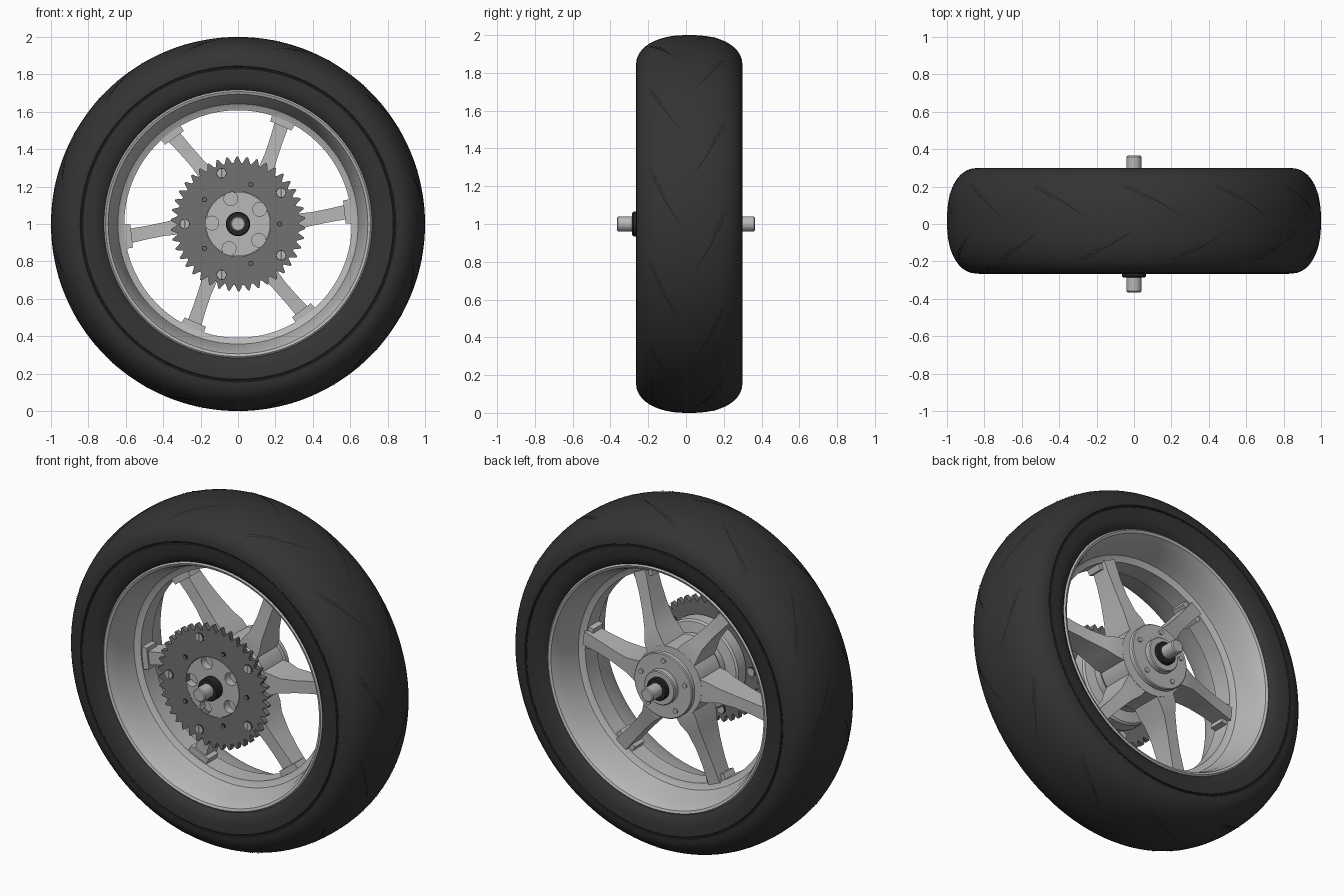
import bpy, bmesh, math
from math import sin, cos, pi, radians

if "Cube" in bpy.data.objects:
    bpy.data.objects.remove(bpy.data.objects["Cube"])


def material(name, v):
    m = bpy.data.materials.new(name)
    m.diffuse_color = (v, v, v, 1)
    m.use_nodes = True
    m.node_tree.nodes["Principled BSDF"].inputs["Base Color"].default_value = m.diffuse_color
    return m


RUBBER = material("rubber", 0.034)
GROOVE = material("groove_black", 0.015)
ALLOY = material("light_alloy", 0.48)
STEEL = material("sprocket_steel", 0.165)
BLACK = material("seal_black", 0.02)
CZ = 1.0      # wheel axis height
MID = 0.017   # centre plane of tyre and rim


def at(r, a, y):
    """Point at radius r and angle a around the wheel axis."""
    return (r * cos(a), y, CZ + r * sin(a))


def finish(name, bm, mat, angle=30, recalc=True):
    bmesh.ops.remove_doubles(bm, verts=bm.verts, dist=1e-5)
    if recalc:
        bmesh.ops.recalc_face_normals(bm, faces=bm.faces)
    me = bpy.data.meshes.new(name)
    bm.to_mesh(me)
    bm.free()
    me.materials.append(mat)
    me.shade_smooth()
    me.set_sharp_from_angle(angle=radians(angle))
    ob = bpy.data.objects.new(name, me)
    bpy.context.collection.objects.link(ob)
    return ob


def bridge(bm, loops, closed):
    """Quads between successive closed vertex loops."""
    n = len(loops[0])
    for i in range(len(loops) if closed else len(loops) - 1):
        a, b = loops[i], loops[(i + 1) % len(loops)]
        for j in range(n):
            k = (j + 1) % n
            vs = [a[j], a[k], b[k], b[j]]
            bm.faces.new(vs)


def lathe(name, profile, mat, segs=64, angle=30):
    """Spin a closed (radius, y) profile around the wheel axis."""
    bm = bmesh.new()
    loops = [[bm.verts.new(at(max(r, 1e-6), 2 * pi * j / segs, y)) for j in range(segs)]
             for r, y in profile]
    bridge(bm, loops, True)
    return finish(name, bm, mat, angle)


def add_pin(bm, rad, a, r, y0, y1, segs=16):
    """Small cylinder parallel to the axle."""
    cx, _, cz = at(rad, a, 0)
    loops = [[bm.verts.new((cx + r * cos(2 * pi * j / segs), y, cz + r * sin(2 * pi * j / segs)))
              for j in range(segs)] for y in (y0, y1)]
    bridge(bm, loops, False)
    for l in loops:
        bm.faces.new(l)


def pins(name, rad, start, r, y0, y1, mat, count=5):
    bm = bmesh.new()
    for i in range(count):
        add_pin(bm, rad, radians(start) + 2 * pi * i / count, r, y0, y1)
    return finish(name, bm, mat)


# Tyre: rounded tread, straight sidewalls, thin moulded line near the shoulder
HALF, SHOULDER, POW = 0.283, 0.83, 2.3


def tread_radius(y):
    t = min(abs(y - MID) / HALF, 1)
    return SHOULDER + (1 - SHOULDER) * (1 - t ** POW) ** (1 / POW)


side = [(0.70, 0.235), (0.715, 0.25), (0.735, 0.268), (0.77, 0.28), (0.83, HALF),
        (0.833, HALF - 0.006), (0.841, HALF - 0.006), (0.844, HALF - 0.001)]
arc = []
for i in range(1, 32):
    u = -pi / 2 + pi * i / 32
    y = MID + HALF * math.copysign(abs(sin(u)) ** (2 / POW), u)
    if tread_radius(y) > 0.86:
        arc.append((tread_radius(y), y))
tyre = [(r, MID - y) for r, y in side] + arc + [(r, MID + y) for r, y in reversed(side)]
lathe("tyre", tyre, RUBBER, 144, 35)
for s in (-1, 1):
    y = MID + s * (HALF - 0.004)
    lathe("sidewall_line", [(0.834, y), (0.84, y), (0.84, y - s * 0.004), (0.834, y - s * 0.004)],
          GROOVE, 144)

# Tread grooves: a long curved slash with a shorter ragged one beside it
bm = bmesh.new()


def slash(s, mid, t0, t1, shift, width, ragged):
    n = 16
    rows = []
    for i in range(n + 1):
        t = t0 + (t1 - t0) * i / n
        y = s * (0.03 + 0.18 * t) + (0.012 if s > 0 else 0)
        a = mid + s * radians(-9 + 14 * t + 5 * t * t) * s + radians(shift)
        w = width * (sin(pi * i / n) ** 0.6 if 0 < i < n else 0.05)
        if ragged:
            w *= 1.5 if i % 4 < 2 else 0.5
        r = tread_radius(y) + 0.003
        rows.append((bm.verts.new(at(r, a - w, y)), bm.verts.new(at(r, a + w, y))))
    for p, q in zip(rows, rows[1:]):
        f = bm.faces.new((p[0], p[1], q[1], q[0]))
        f.normal_update()
        c = f.calc_center_median()
        if f.normal.x * c.x + f.normal.z * (c.z - CZ) < 0:
            f.normal_flip()


for k in range(12):
    for s, off in ((1, -5.5), (-1, 9)):
        m = radians(off + 30 * k)
        slash(s, m, 0.0, 1.0, 0, 0.007, False)
        slash(s, m, 0.45, 0.95, 1.6, 0.006, True)
finish("tread_grooves", bm, GROOVE, 30, False)

# Rim: flared barrel with a raised centre band
rim_side = [(0.712, 0.235), (0.718, 0.25), (0.708, 0.258), (0.694, 0.252), (0.686, 0.235),
            (0.672, 0.2), (0.655, 0.13), (0.642, 0.07), (0.628, 0.062), (0.608, 0.055)]
rim = [(r, MID - y) for r, y in rim_side] + [(r, MID + y) for r, y in reversed(rim_side)]
lathe("rim", rim, ALLOY, 128)

# Six swept spokes with a foot where each meets the rim
bm = bmesh.new()


def prism(base, sections):
    """Sections: radius, angle offset, half width, front y, back y."""
    loops = []
    for r, da, hw, y0, y1 in sections:
        a = base + radians(da)
        x, z = r * cos(a), CZ + r * sin(a)
        tx, tz = -sin(a) * hw, cos(a) * hw
        loops.append([bm.verts.new((x + e * tx, y, z + e * tz))
                      for e, y in ((-1, y0), (1, y0), (1, y1), (-1, y1))])
    bridge(bm, loops, False)
    bm.faces.new(loops[0])
    bm.faces.new(loops[-1])


for k in range(6):
    base = radians(60 * k)
    prism(base, [(0.13, 0, 0.073, -0.04, 0.15), (0.24, 1, 0.06, -0.04, 0.145),
                 (0.30, 2, 0.043, -0.035, 0.13), (0.40, 4, 0.036, -0.025, 0.11),
                 (0.50, 5.5, 0.036, -0.02, 0.095), (0.615, 6.6, 0.04, -0.02, 0.085)])
    prism(base, [(0.572, 6.4, 0.062, -0.03, 0.062), (0.618, 6.4, 0.066, -0.03, 0.062)])
finish("spokes", bm, ALLOY, 25)

# Hub: rear disc flange, central barrel and front sprocket drum
lathe("hub", [(0, 0.25), (0.095, 0.25), (0.1, 0.245), (0.1, 0.215), (0.185, 0.215), (0.19, 0.21),
              (0.19, 0.185), (0.15, 0.18), (0.15, 0.15), (0.205, 0.148), (0.205, -0.04),
              (0.19, -0.06), (0.19, -0.1), (0.25, -0.11), (0.26, -0.12), (0.26, -0.19), (0, -0.19)],
      ALLOY, 64)
pins("flange_bolts", 0.15, 20, 0.014, 0.21, 0.224, ALLOY)

# Scalloped disc in the bore of the sprocket
bm = bmesh.new()
outline = []
R, D, B = 0.172, 0.14, 0.037
half = math.acos((R * R + D * D - B * B) / (2 * R * D))
for k in range(5):
    c = radians(106 + 72 * k)
    start = math.atan2(R * sin(half), R * cos(half) - D)
    for i in range(17):    # bite
        b = -start - (2 * pi - 2 * start) * i / 16
        u, v = D + B * cos(b), B * sin(b)
        outline.append((math.hypot(u, v), c + math.atan2(v, u)))
    for i in range(1, 10):   # outer edge up to the next bite
        outline.append((R, c + half + (radians(72) - 2 * half) * i / 10))
loops = [[bm.verts.new(at(r, a, y)) for r, a in outline] for y in (-0.236, -0.185)]
bridge(bm, loops, False)
for l in loops:
    bm.faces.new(l)
finish("hub_cap", bm, ALLOY)

# Toothed sprocket
TEETH = 42
tooth = [0.326, 0.328, 0.343, 0.36, 0.36, 0.343]
n = TEETH * len(tooth)
bm = bmesh.new()
loops = [[bm.verts.new(at(0.174 if inner else tooth[j % 6], 2 * pi * j / n, y)) for j in range(n)]
         for inner, y in ((0, -0.235), (0, -0.205), (1, -0.205), (1, -0.235))]
bridge(bm, loops, True)
finish("sprocket", bm, STEEL)
pins("sprocket_bolts", 0.285, 36, 0.024, -0.239, -0.195, ALLOY)
pins("sprocket_bolt_rims", 0.285, 36, 0.028, -0.237, -0.2, BLACK)
pins("sprocket_pins", 0.222, 0, 0.014, -0.238, -0.2, BLACK)
pins("sprocket_pin_centres", 0.222, 0, 0.009, -0.24, -0.2, STEEL)

# Dark slot across each sprocket bolt
bm = bmesh.new()
for k in range(5):
    x, _, z = at(0.285, radians(36 + 72 * k), 0)
    q = [bm.verts.new((x + dx, -0.2395, z + dz))
         for dx, dz in ((-0.004, -0.022), (0.004, -0.022), (0.004, 0.022), (-0.004, 0.022))]
    bm.faces.new(q)
finish("bolt_slots", bm, STEEL, 30, False)

# Axle with a dark collar on each side
lathe("axle", [(0, -0.365), (0.034, -0.365), (0.04, -0.359), (0.04, 0.359), (0.034, 0.365),
               (0, 0.365)], ALLOY, 32)
lathe("front_collar", [(0.038, -0.2), (0.065, -0.2), (0.065, -0.279), (0.059, -0.285),
                       (0.038, -0.285)], BLACK, 40)
lathe("rear_collar", [(0.038, 0.23), (0.065, 0.23), (0.065, 0.27), (0.059, 0.276),
                      (0.038, 0.276)], BLACK, 40)
